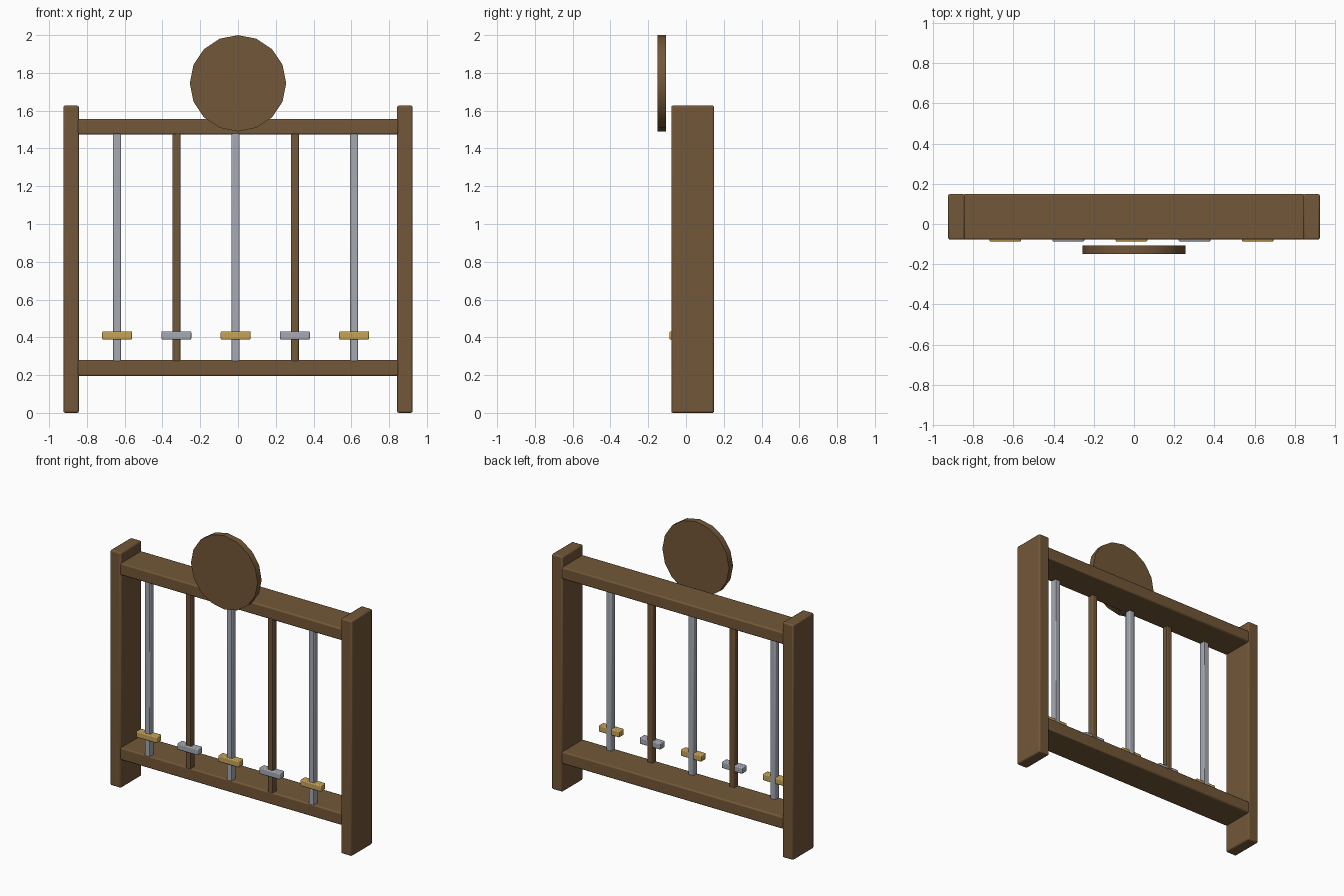
import bpy, math

if "Cube" in bpy.data.objects:
    bpy.data.objects.remove(bpy.data.objects["Cube"])


def material(name, rgb):
    m = bpy.data.materials.new(name)
    m.diffuse_color = (*rgb, 1)
    m.use_nodes = True
    m.node_tree.nodes["Principled BSDF"].inputs["Base Color"].default_value = m.diffuse_color
    return m


WOOD = material("wood", (0.17, 0.095, 0.04))
STEEL = material("steel", (0.38, 0.40, 0.45))
BRASS = material("brass", (0.56, 0.37, 0.10))


def finish(obj, name, mat):
    obj.name = name
    obj.data.materials.append(mat)
    bpy.ops.object.shade_smooth_by_angle(angle=math.radians(30))


def box(name, x, y, z, mat, bevel):
    """Bevelled box from (min, max) ranges on each axis."""
    mids = [(r[0] + r[1]) / 2 for r in (x, y, z)]
    bpy.ops.mesh.primitive_cube_add(size=1, location=mids)
    obj = bpy.context.object
    obj.scale = [r[1] - r[0] for r in (x, y, z)]
    bpy.ops.object.transform_apply(location=False, rotation=False, scale=True)
    mod = obj.modifiers.new("soft_edges", 'BEVEL')
    mod.width = bevel
    mod.segments = 2
    finish(obj, name, mat)
    return obj


DEPTH = (-0.078, 0.149)

# Side posts
for side, x in (("left", (-0.924, -0.842)), ("right", (0.842, 0.924))):
    box(side + "_post", x, DEPTH, (0, 1.627), WOOD, 0.009)

# Horizontal rails
for level, z in (("bottom", (0.195, 0.28)), ("top", (1.473, 1.556))):
    box(level + "_rail", (-0.85, 0.85), DEPTH, z, WOOD, 0.009)

# Alternating bars, each with a contrasting clip near the base
for i in range(5):
    x = -0.64 + i * 0.3137
    bar, clip = (WOOD, STEEL) if i % 2 else (STEEL, BRASS)
    box(f"bar_{i + 1}", (x - 0.021, x + 0.021), (-0.077, -0.033),
        (0.272, 1.482), bar, 0.006)
    box(f"clip_{i + 1}", (x - 0.079, x + 0.079), (-0.087, -0.035),
        (0.388, 0.432), clip, 0.006)

# Round plaque floating in front of the top rail
bpy.ops.mesh.primitive_cylinder_add(vertices=16, radius=0.255, depth=0.044,
                                    location=(0, -0.128, 1.745),
                                    rotation=(math.pi / 2, 0, 0))
finish(bpy.context.object, "round_plaque", WOOD)
